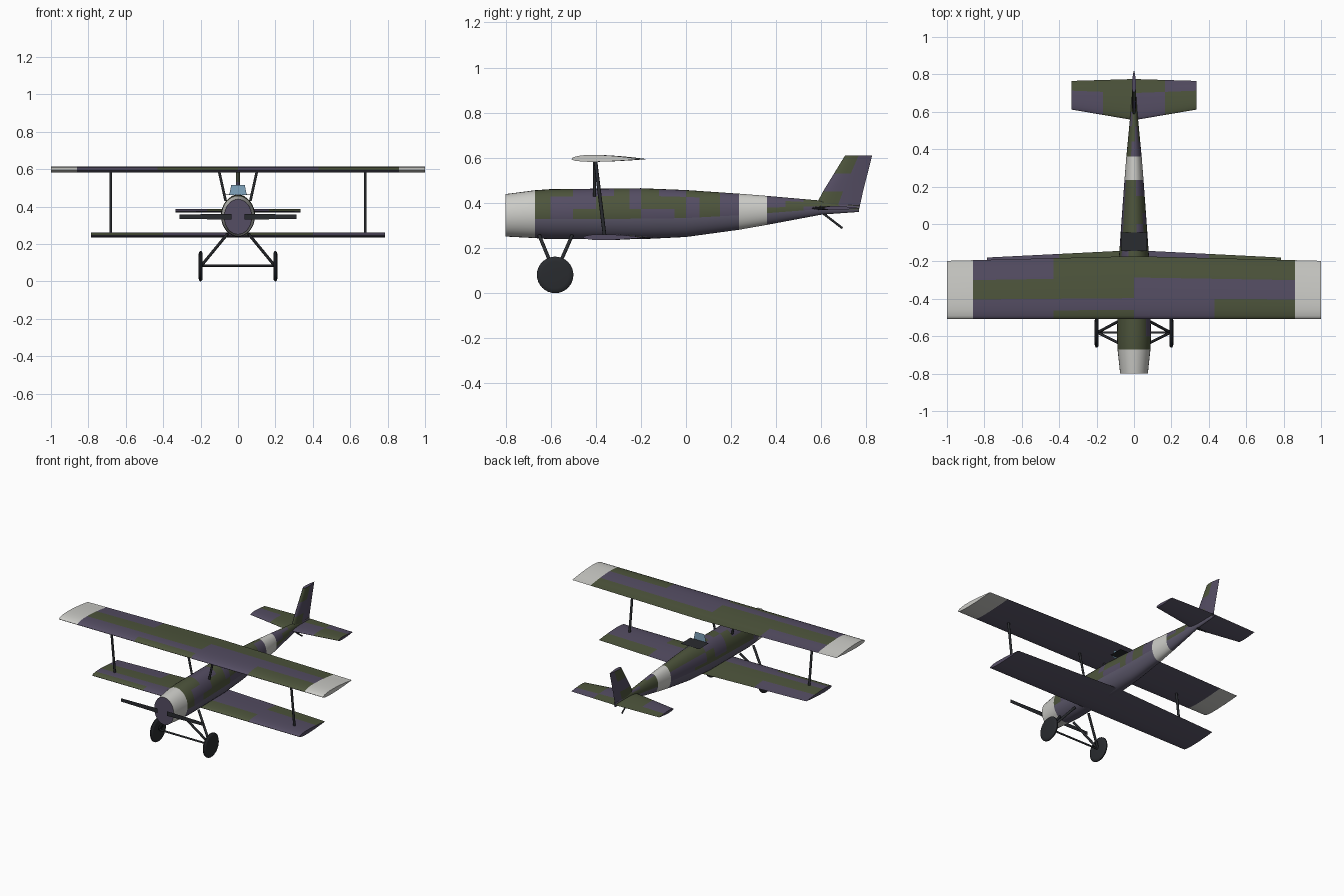
import bpy, bmesh, math, random
from mathutils import Vector

if "Cube" in bpy.data.objects:
    bpy.data.objects.remove(bpy.data.objects["Cube"])
random.seed(4)

def material(name, r, g, b):
    m = bpy.data.materials.new(name)
    m.diffuse_color = (r, g, b, 1)
    m.use_nodes = True
    m.node_tree.nodes["Principled BSDF"].inputs["Base Color"].default_value = m.diffuse_color
    return m

PAINT = [material("olive", .075, .09, .045), material("mauve", .09, .075, .125),
         material("underside", .11, .10, .15), material("pale_band", .6, .6, .57)]
DARK = material("dark", .022, .024, .028)
GLASS = material("glass", .22, .38, .52)
G, P, U, W = range(4)

def finish(name, bm, mats, smooth=True):
    bmesh.ops.recalc_face_normals(bm, faces=bm.faces)
    me = bpy.data.meshes.new(name)
    bm.to_mesh(me)
    bm.free()
    ob = bpy.data.objects.new(name, me)
    bpy.context.collection.objects.link(ob)
    for m in mats:
        me.materials.append(m)
    if smooth:
        bpy.ops.object.select_all(action='DESELECT')
        ob.select_set(True)
        bpy.context.view_layer.objects.active = ob
        bpy.ops.object.shade_smooth_by_angle(angle=math.radians(40))
    return ob

def loft(name, rings, paint, mats, cap=0):
    """Skin closed rings; paint(i, j) picks the material of each face."""
    bm = bmesh.new()
    vs = [[bm.verts.new(p) for p in r] for r in rings]
    n = len(rings[0])
    for i in range(len(vs) - 1):
        for j in range(n):
            k = (j + 1) % n
            f = bm.faces.new((vs[i][j], vs[i][k], vs[i + 1][k], vs[i + 1][j]))
            f.material_index = paint(i, j)
    for r, i in ((vs[0], 0), (vs[-1], len(vs) - 2)):
        f = bm.faces.new(r)
        f.material_index = cap
    return finish(name, bm, mats)

# Aerofoil surfaces: stations are (span, leading y, trailing y, height)
CHORD = [0, .012, .05, .14, .23, .33, .5, .66, .83, 1]
N = len(CHORD)

def foil(u):
    return 10 * (.2969 * u ** .5 - .126 * u - .3516 * u * u + .2843 * u ** 3 - .1036 * u ** 4)

def surface(name, stations, up, down, paint, upright=False, cap=P):
    rings = []
    for s, le, te, h in stations:
        outline = [(u, up * foil(u)) for u in CHORD] + \
                  [(u, -down * foil(u)) for u in reversed(CHORD[1:])]
        ring = []
        for u, z in outline:
            y = le + (te - le) * u
            ring.append((z, y, s) if upright else (s, y, h + z))
        rings.append(ring)
    return loft(name, rings, paint, PAINT, cap)

def band(j):
    u = (CHORD[j] + CHORD[j + 1]) / 2
    return 0 if u < .14 else 1 if u < .33 else 2 if u < .66 else 3

# Upper wing with pale tips
UP = [(P, G, P, G), (P, P, P, G), (G, G, P, P), (P, G, G, G)]
def upper_paint(i, j):
    if i in (0, 5):
        return W
    return UP[band(j)][i - 1] if j < N - 1 else U
surface("upper_wing", [(x, -.507, -.172 - .025 * abs(x), .594)
        for x in (-1, -.86, -.43, 0, .43, .86, 1)], .019, .012, upper_paint, cap=W)

# Lower wing
LOW = [(G, P, G, P), (P, P, G, P), (G, G, P, P), (P, G, P, G)]
surface("lower_wing", [(x, -.455, -.14 - .05 * abs(x), .247)
        for x in (-.785, -.4, 0, .4, .785)], .014, .012,
        lambda i, j: LOW[band(j)][i] if j < N - 1 else U)

# Tailplane
def tail_paint(i, j):
    if j >= N - 1:
        return U
    return (P, G, P, G)[i] if CHORD[j] < .6 else (G, G, G, P)[i]
surface("tailplane", [(x, .555 + .17 * abs(x), .775 - .03 * abs(x), .377)
        for x in (-.333, -.165, 0, .165, .333)], .009, .009, tail_paint)

# Fin and rudder
def fin_paint(i, j):
    k = j if j < N - 1 else 2 * N - 3 - j
    return P if CHORD[k] >= .5 else (G, P, G)[i]
surface("fin", [(z, .565 + .14 * t, .767 + .058 * t, 0)
        for z, t in ((.37, 0), (.45, .3), (.53, .65), (.61, 1))], .012, .012, fin_paint, True)

# Fuselage: elliptical sections (y, centre z, half height, half width)
KEYS = [(-.8, .345, .094, .074), (-.67, .35, .106, .088), (-.6, .35, .111, .091),
        (-.2, .352, .113, .082), (0, .353, .104, .068), (.235, .361, .08, .051),
        (.36, .367, .064, .041), (.6, .379, .031, .018), (.767, .374, .014, .007)]

def section(y):
    for a, b in zip(KEYS, KEYS[1:]):
        if y <= b[0]:
            t = (y - a[0]) / (b[0] - a[0])
            return [p + (q - p) * t for p, q in zip(a, b)]

YS = [-.8, -.67, -.6, -.5, -.4, -.32, -.25, -.2, -.12, -.05, 0, .06, .15, .235, .36, .44, .52, .6, .68, .767]
SEG = 32
patch = {}
def body_paint(i, j):
    if i == 0 or i == 13:
        return W
    a = (j + .5) / SEG * math.tau
    if math.sin(a) < -.2:
        return U
    key = (i, (j + 2) % SEG // 3)
    if key not in patch:
        patch[key] = G if random.random() < (.75 if YS[i] < -.25 else .5) else P
    return patch[key]

rings = []
for y in YS:
    _, zc, hz, hx = section(y)
    rings.append([(hx * math.cos(k / SEG * math.tau), y, zc + hz * math.sin(k / SEG * math.tau))
                  for k in range(SEG)])
loft("fuselage", rings, body_paint, PAINT, P)

# Flat panels: cockpit opening, windscreen, propeller blades
def panel(name, pts, mat):
    bm = bmesh.new()
    bm.faces.new([bm.verts.new(p) for p in pts])
    finish(name, bm, [mat], False)

panel("cockpit_opening", [(-.07, -.145, .467), (.07, -.145, .467), (.07, -.045, .464), (-.07, -.045, .464)], DARK)
panel("windscreen", [(-.047, -.15, .462), (.047, -.15, .462), (.036, -.15, .516), (-.036, -.15, .516)], GLASS)
for s in (-1, 1):
    panel("propeller_blade", [(s * .035, -.82, .33), (s * .312, -.82, .334),
                              (s * .312, -.82, .357), (s * .035, -.82, .361)], DARK)

# Round rods between two points
def rod(name, a, b, r=.007):
    a, b = Vector(a), Vector(b)
    d = b - a
    bpy.ops.mesh.primitive_cylinder_add(vertices=10, radius=r, depth=d.length, location=(a + b) / 2,
                                        rotation=d.to_track_quat('Z', 'Y').to_euler())
    ob = bpy.context.object
    ob.name = name
    ob.data.materials.append(DARK)
    bpy.ops.object.shade_smooth_by_angle(angle=math.radians(50))

# Wheel outline (radius, x offset), lightly domed
TYRE = [(.012, -.011), (.06, -.011), (.074, -.009), (.081, -.003),
        (.081, .003), (.074, .009), (.06, .011), (.012, .011)]
for s in (-1, 1):
    rod("wing_strut", (s * .68, -.36, .25), (s * .68, -.402, .592), .008)
    rod("centre_strut", (s * .066, -.405, .43), (s * .102, -.405, .592))
    rod("gear_leg_front", (s * .055, -.65, .255), (s * .195, -.58, .085), .008)
    rod("gear_leg_rear", (s * .055, -.505, .255), (s * .195, -.58, .085), .008)
    loft("wheel", [[(s * .2 + x, -.58 + r * math.cos(k / 32 * math.tau), .081 + r * math.sin(k / 32 * math.tau))
                    for k in range(32)] for r, x in TYRE], lambda i, j: 0, [DARK])
rod("axle", (-.2, -.58, .083), (.2, -.58, .083), .006)
rod("tail_skid", (0, .61, .352), (0, .693, .288), .005)
